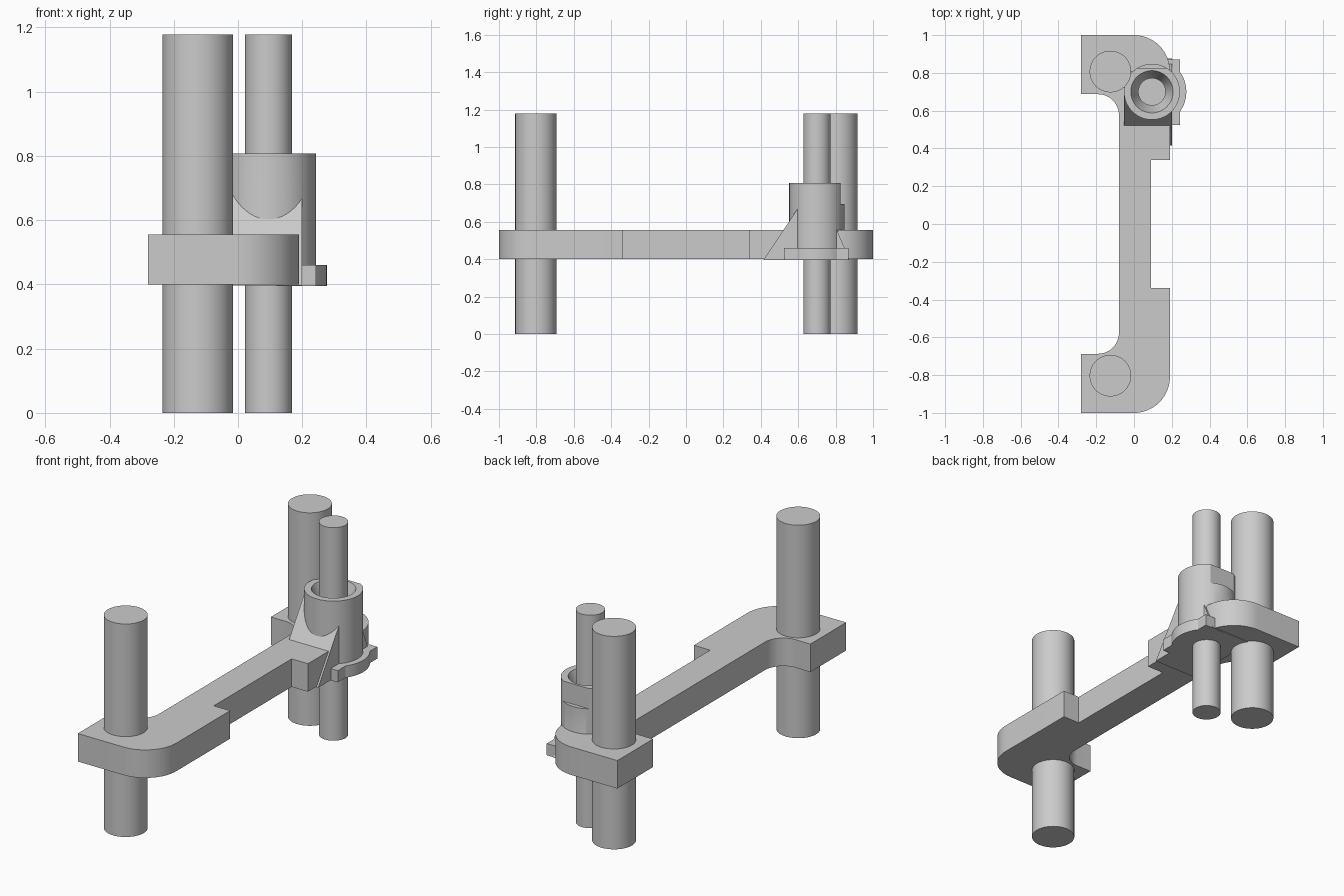
import bpy, bmesh, math
from mathutils import Vector

if "Cube" in bpy.data.objects:
    bpy.data.objects.remove(bpy.data.objects["Cube"])

grey = bpy.data.materials.new("plain_grey")
grey.diffuse_color = (0.6, 0.6, 0.6, 1)
grey.use_nodes = True
grey.node_tree.nodes["Principled BSDF"].inputs["Base Color"].default_value = grey.diffuse_color


def finish(bm, name):
    bmesh.ops.recalc_face_normals(bm, faces=bm.faces)
    me = bpy.data.meshes.new(name)
    bm.to_mesh(me)
    bm.free()
    ob = bpy.data.objects.new(name, me)
    bpy.context.collection.objects.link(ob)
    me.materials.append(grey)
    return ob


def prism(name, pts, direction):
    """Extrude a closed 3D outline along a direction."""
    bm = bmesh.new()
    f = bm.faces.new([bm.verts.new(p) for p in pts])
    r = bmesh.ops.extrude_face_region(bm, geom=[f])
    verts = [v for v in r["geom"] if isinstance(v, bmesh.types.BMVert)]
    bmesh.ops.translate(bm, verts=verts, vec=Vector(direction))
    return finish(bm, name)


def cone(name, x, y, z0, z1, r0, r1, seg=64):
    bm = bmesh.new()
    bmesh.ops.create_cone(bm, cap_ends=True, segments=seg,
                          radius1=r0, radius2=r1, depth=z1 - z0)
    bmesh.ops.translate(bm, verts=bm.verts, vec=(x, y, (z0 + z1) / 2))
    return finish(bm, name)


def box(name, x0, x1, y0, y1, z0, z1):
    return prism(name, [(x0, y0, z0), (x1, y0, z0), (x1, y1, z0), (x0, y1, z0)],
                 (0, 0, z1 - z0))


def arc(cx, cy, r, a0, a1, n=16):
    return [(cx + r * math.cos(math.radians(a0 + (a1 - a0) * i / n)),
             cy + r * math.sin(math.radians(a0 + (a1 - a0) * i / n)))
            for i in range(n + 1)]


def boolean(ob, helper, op):
    m = ob.modifiers.new(op.lower(), "BOOLEAN")
    m.operation = op
    m.solver = "EXACT"
    m.object = helper
    helper.hide_render = True
    helper.hide_viewport = True


def smooth(ob):
    bpy.ops.object.select_all(action="DESELECT")
    ob.select_set(True)
    bpy.context.view_layer.objects.active = ob
    bpy.ops.object.shade_smooth_by_angle(angle=math.radians(30))


def apply(ob):
    """Bake the booleans, then drop the helpers."""
    helpers = [m.object for m in ob.modifiers]
    dg = bpy.context.evaluated_depsgraph_get()
    ob_mesh = bpy.data.meshes.new_from_object(ob.evaluated_get(dg))
    ob.modifiers.clear()
    ob.data = ob_mesh
    for h in helpers:
        bpy.data.objects.remove(h)


# Main arm: slim bar with rounded outer corners and rod feet at both ends
half = ([(0.09, 0.34), (0.19, 0.34)] + arc(0.0, 0.81, 0.19, 0, 90)
        + [(-0.28, 1.0), (-0.28, 0.687)] + arc(-0.19, 0.577, 0.11, 90, 0))
outline = half + [(x, -y) for x, y in reversed(half)]
arm = prism("arm", [(x, y, 0.40) for x, y in outline], (0, 0, 0.155))

# Guide rods and the thin spindle
rods = [cone("guide_rod_back", -0.125, 0.807, 0, 1.178, 0.11, 0.11),
        cone("guide_rod_front", -0.125, -0.803, 0, 1.178, 0.11, 0.11),
        cone("spindle", 0.095, 0.70, 0, 1.178, 0.073, 0.073)]

# Collar with sloped buttress, funnel mouth and a flat at the back
CX, CY, TOP, LOW = 0.095, 0.70, 0.807, 0.396
collar = cone("collar", CX, CY, LOW, TOP, 0.148, 0.148)
slope = [(0.415, LOW), (0.685, TOP - 0.004), (0.702, TOP - 0.004), (0.875, LOW)]
wedge = prism("buttress_helper", [(-0.052, y, z) for y, z in slope], (0.252, 0, 0))
funnel = cone("funnel_cutter", CX, CY, TOP - 0.10, TOP + 0.0005, 0.072, 0.112)
flat = box("flat_cutter", -0.2, 0.4, 0.825, 1.0, 0.695, 0.9)
boolean(collar, wedge, "UNION")
boolean(collar, funnel, "DIFFERENCE")
boolean(collar, flat, "DIFFERENCE")
bpy.context.view_layer.update()
apply(collar)

# Side flange: rounded bulge with two square tabs
a = math.degrees(math.acos((0.243 - CX) / 0.182))
flange_pts = ([(0.12, 0.525), (0.243, 0.525)] + arc(CX, CY, 0.182, -a, a)
              + [(0.243, 0.87), (0.12, 0.87)])
flange = prism("side_flange", [(x, y, LOW - 0.001) for x, y in flange_pts], (0, 0, 0.065))

for ob in [arm, collar, flange] + rods:
    smooth(ob)
